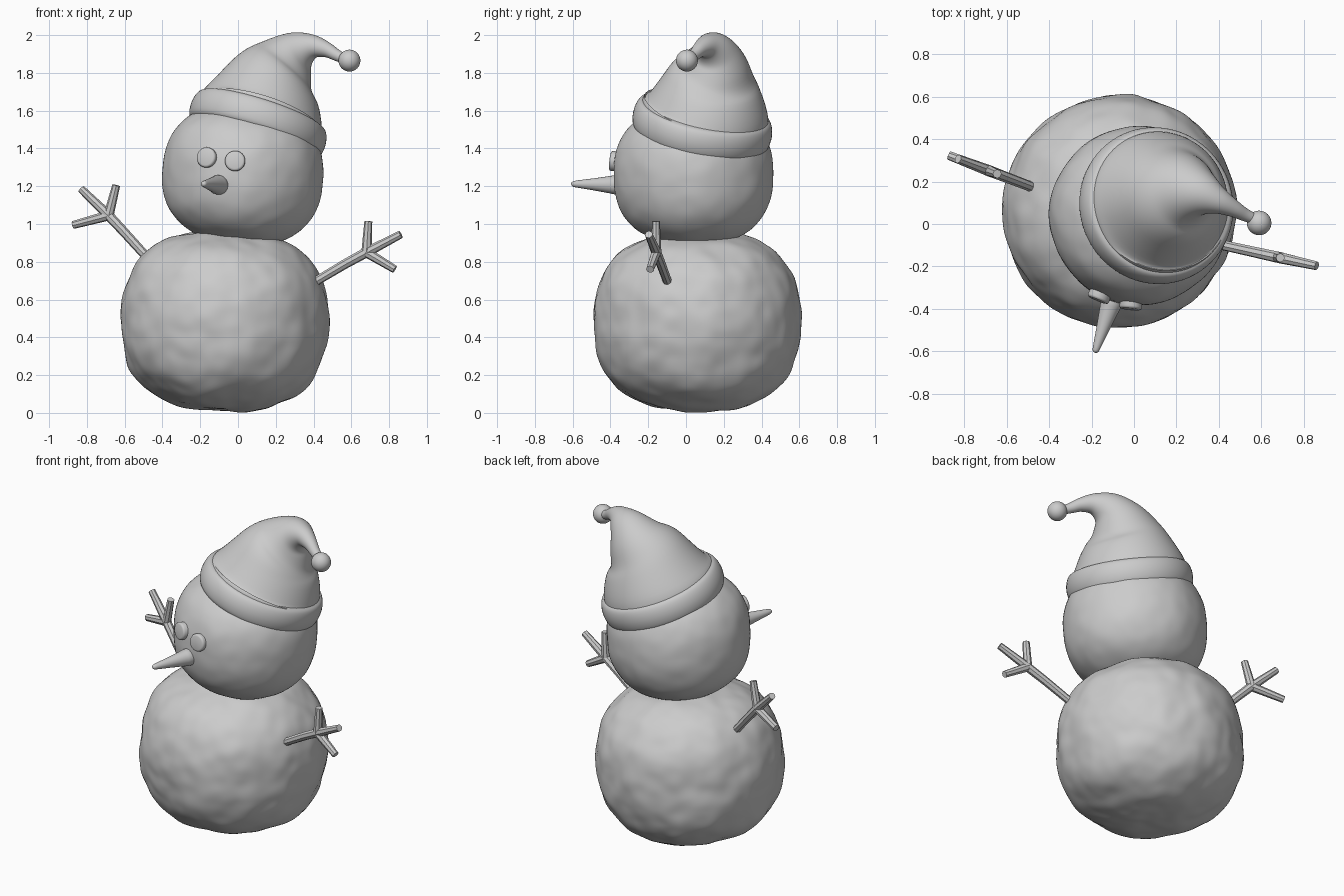
import bpy, bmesh, math
from mathutils import Vector, Matrix, noise

if "Cube" in bpy.data.objects:
    bpy.data.objects.remove(bpy.data.objects["Cube"])


def finish(bm, name, angle=40):
    bmesh.ops.recalc_face_normals(bm, faces=bm.faces)
    mesh = bpy.data.meshes.new(name)
    bm.to_mesh(mesh)
    bm.free()
    mesh.shade_smooth()
    mesh.set_sharp_from_angle(angle=math.radians(angle))
    ob = bpy.data.objects.new(name, mesh)
    bpy.context.collection.objects.link(ob)
    return ob


def snowball(name, center, radii, power, tilt, lump):
    """Squarish, hand-packed ball with a lumpy surface."""
    bm = bmesh.new()
    bmesh.ops.create_icosphere(bm, subdivisions=6, radius=1)
    rot = Matrix.Rotation(math.radians(tilt), 3, 'Y')
    for v in bm.verts:
        d = v.co.normalized()
        s = (math.hypot(d.x, d.y) ** power + abs(d.z) ** power) ** (-1 / power)
        p = Vector(d[i] * s * radii[i] for i in range(3))
        q = p + Vector(center)
        n = noise.noise(q * 5) + 0.45 * noise.noise(q * 11)
        v.co = rot @ (p + d * n * lump) + Vector(center)
    return finish(bm, name)


def smooth_path(stations, steps):
    """Catmull-Rom through (x, y, z, radius) stations."""
    pts = [Vector(s) for s in stations]
    pts = [2 * pts[0] - pts[1]] + pts + [2 * pts[-1] - pts[-2]]
    out = []
    for a, b, c, d in zip(pts, pts[1:], pts[2:], pts[3:]):
        for k in range(steps):
            t = k / steps
            out.append(0.5 * (2 * b + (c - a) * t + (2 * a - 5 * b + 4 * c - d) * t * t
                              + (3 * b - a - 3 * c + d) * t ** 3))
    return out + [pts[-2]]


def sweep(bm, stations, sides=48, steps=1):
    """Capped tube of varying radius along a path."""
    path = smooth_path(stations, steps)
    pos = [Vector(p[:3]) for p in path]
    rings = []
    side = Vector((0, 1, 0.13))
    if abs((pos[-1] - pos[0]).normalized().y) > 0.7:
        side = Vector((1, 0, 0))
    for i, p in enumerate(pos):
        tan = (pos[min(i + 1, len(pos) - 1)] - pos[max(i - 1, 0)]).normalized()
        side = (side - tan * side.dot(tan)).normalized()
        up = tan.cross(side)
        rings.append([bm.verts.new(p + path[i][3] * (side * math.cos(a) + up * math.sin(a)))
                      for a in (2 * math.pi * k / sides for k in range(sides))])
    for r, q in zip(rings, rings[1:]):
        for k in range(sides):
            j = (k + 1) % sides
            bm.faces.new((r[k], r[j], q[j], q[k]))
    bm.faces.new(rings[0])
    bm.faces.new(rings[-1])


def along(center, axis, profile):
    """Stations for a turned part: (height along axis, radius)."""
    c, a = Vector(center), Vector(axis).normalized()
    return [(*(c + a * h), r) for h, r in profile]


def turned(name, stations, sides=48, steps=1, angle=40):
    bm = bmesh.new()
    sweep(bm, stations, sides, steps)
    return finish(bm, name, angle)


# Snow body and head
snowball("body", (-0.07, 0.06, 0.487), (0.547, 0.547, 0.478), 2.5, 3, 0.013)
snowball("head", (0.025, 0.04, 1.262), (0.423, 0.42, 0.37), 2.45, 5, 0.006)

# Hat: rolled brim, drooping cone and bobble
turned("hat_brim", along((0.108, 0.088, 1.53), (0.32, 0.19, 1),
       [(-0.082, 0.325), (-0.078, 0.348), (-0.055, 0.366), (-0.01, 0.373),
        (0.035, 0.367), (0.068, 0.35), (0.08, 0.32)]), 72, 4)
turned("hat_cone", [
    (0.115, 0.095, 1.55, 0.345), (0.135, 0.113, 1.61, 0.328), (0.19, 0.135, 1.755, 0.25),
    (0.25, 0.15, 1.845, 0.178), (0.32, 0.14, 1.912, 0.115), (0.395, 0.11, 1.938, 0.066),
    (0.465, 0.075, 1.924, 0.042), (0.52, 0.045, 1.895, 0.031), (0.575, 0.02, 1.868, 0.025)], 72, 6)
bm = bmesh.new()
bmesh.ops.create_uvsphere(bm, u_segments=32, v_segments=16, radius=0.058,
                          matrix=Matrix.Translation((0.59, 0.005, 1.865)))
finish(bm, "hat_bobble")

# Button eyes
button = [(-0.035, 0.05), (0.008, 0.054), (0.016, 0.05), (0.019, 0.042)]
turned("eye_left", along((-0.165, -0.342, 1.352), (-0.38, -0.92, 0.1), button), 32, 1, 60)
turned("eye_right", along((-0.015, -0.383, 1.333), (-0.1, -1, 0.12), button), 32, 1, 60)

# Carrot nose
turned("nose", along((-0.098, -0.345, 1.207), (-0.33, -1, 0.02),
       [(-0.03, 0.052), (0.03, 0.051), (0.06, 0.046), (0.15, 0.032),
        (0.25, 0.018), (0.27, 0.012), (0.276, 0.004)]), 32, 3, 60)


# Stick arms, each a forearm with three twig fingers lying in an upright plane
def stick_arm(name, y_at, shaft, fingers):
    bm = bmesh.new()
    hub = shaft[-1]
    for pts, r0, r1 in [(shaft, 0.024, 0.027)] + [([hub, f], 0.027, 0.021) for f in fingers]:
        sweep(bm, [(x, y_at(x), z, r0 + (r1 - r0) * i / (len(pts) - 1))
                   for i, (x, z) in enumerate(pts)], 8)
    finish(bm, name, 30)


stick_arm("arm_left", lambda x: 0.17 - (x + 0.47) * 0.38,
          [(-0.46, 0.80), (-0.61, 0.965), (-0.685, 1.045)],
          [(-0.645, 1.205), (-0.83, 1.185), (-0.872, 0.995)])
stick_arm("arm_right", lambda x: -0.10 - (x - 0.42) * 0.22,
          [(0.41, 0.695), (0.57, 0.79), (0.68, 0.85)],
          [(0.69, 1.015), (0.862, 0.945), (0.83, 0.76)])
